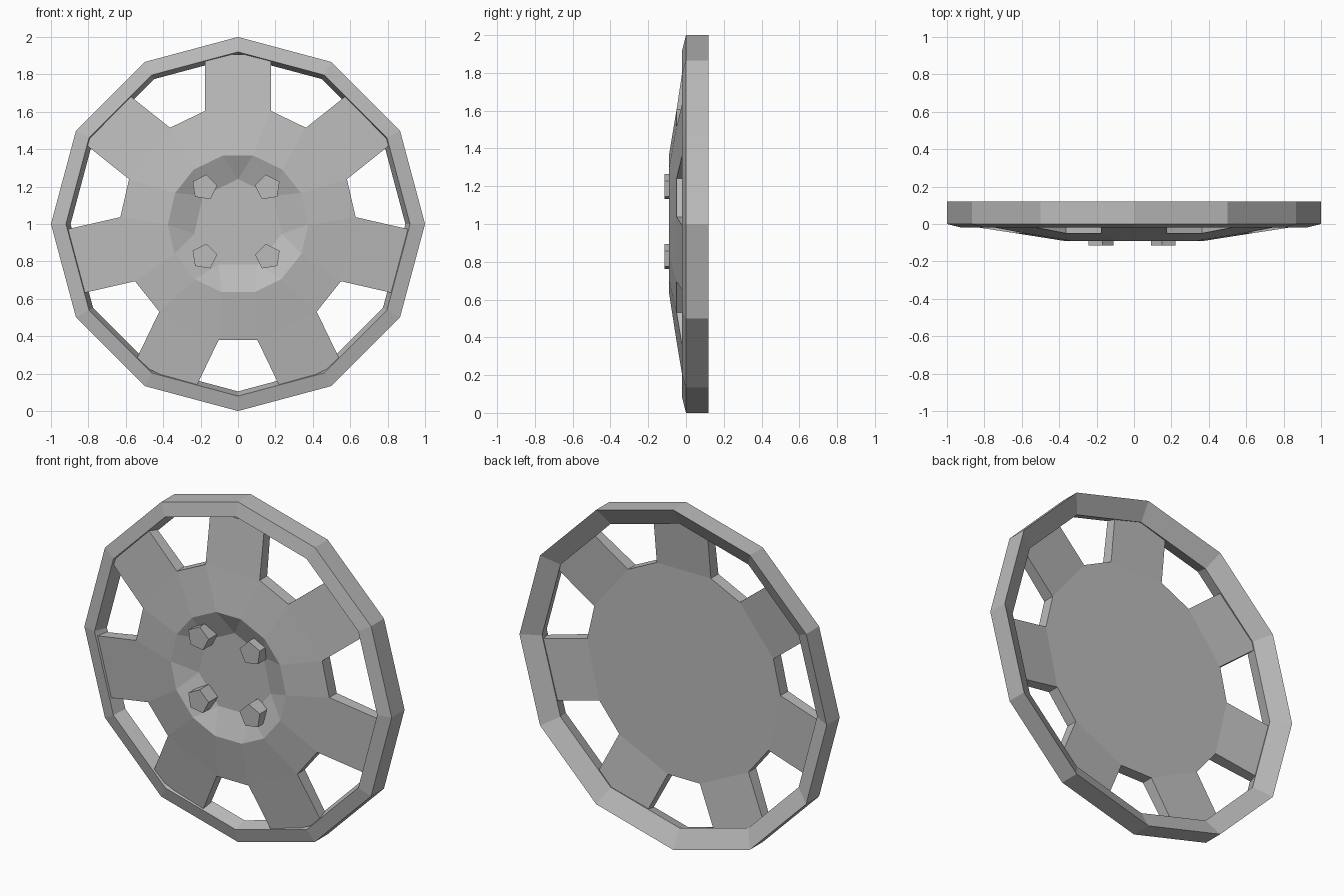
import bpy, bmesh
from math import sin, cos, pi, radians

cube = bpy.data.objects.get("Cube")
if cube:
    bpy.data.objects.remove(cube, do_unlink=True)

grey = bpy.data.materials.new("plain_grey")
grey.use_nodes = True
colour = (0.5, 0.5, 0.5, 1)
grey.diffuse_color = colour
grey.node_tree.nodes["Principled BSDF"].inputs["Base Color"].default_value = colour

SPOKES = 7
STEP = 2 * pi / SPOKES


def polar(bm, r, angle, y, cx=0, cz=1):
    """Vertex in the wheel plane, angle measured from the top."""
    return bm.verts.new((cx + r * sin(angle), y, cz + r * cos(angle)))


def finish(name, bm):
    bmesh.ops.recalc_face_normals(bm, faces=bm.faces)
    mesh = bpy.data.meshes.new(name)
    bm.to_mesh(mesh)
    bm.free()
    mesh.materials.append(grey)
    obj = bpy.data.objects.new(name, mesh)
    bpy.context.collection.objects.link(obj)


# Rim: four-point section swept around twelve corners
def build_rim(sides=12):
    bm = bmesh.new()
    section = [(1, 0), (1, 0.12), (0.895, 0.06), (0.92, -0.02)]
    rings = [[polar(bm, r, 2 * pi * i / sides, y) for r, y in section]
             for i in range(sides)]
    for i, a in enumerate(rings):
        b = rings[(i + 1) % sides]
        for j in range(len(section)):
            k = (j + 1) % len(section)
            bm.faces.new((a[j], a[k], b[k], b[j]))
    finish("rim", bm)


# Spoked cover: dished hub, sloping disc and seven broad spokes
def build_cover():
    bm = bmesh.new()

    def pairs(r, half_angle, y):
        return [polar(bm, r, i * STEP + s * half_angle, y)
                for i in range(SPOKES) for s in (-1, 1)]

    floor = [polar(bm, 0.24, i * STEP, -0.03) for i in range(SPOKES)]
    hub = pairs(0.375, radians(12.3), -0.09)
    root = pairs(0.63, radians(16.2), -0.05)
    tip = pairs(0.922, radians(11), -0.005)
    back_root = pairs(0.63, radians(16.2), 0.02)
    back_tip = pairs(0.922, radians(11), 0.055)
    bm.faces.new(floor)
    bm.faces.new(back_root)
    count = 2 * SPOKES
    for i in range(SPOKES):
        l, r, n = 2 * i, 2 * i + 1, (2 * i + 2) % count
        # recess wall
        bm.faces.new((floor[i], hub[l], hub[r]))
        bm.faces.new((floor[i], hub[r], hub[n], floor[(i + 1) % SPOKES]))
        # sloping disc
        bm.faces.new((hub[l], root[l], root[r], hub[r]))
        bm.faces.new((hub[r], root[r], root[n], hub[n]))
        # spoke front, back, end and sides
        bm.faces.new((root[l], tip[l], tip[r], root[r]))
        bm.faces.new((back_root[l], back_tip[l], back_tip[r], back_root[r]))
        bm.faces.new((tip[l], back_tip[l], back_tip[r], tip[r]))
        for k in (l, r):
            bm.faces.new((root[k], tip[k], back_tip[k], back_root[k]))
        # window root wall
        bm.faces.new((root[r], root[n], back_root[n], back_root[r]))
    finish("spoked_cover", bm)


# Five-sided wheel bolts standing on the recess floor
def build_bolt(name, x, z, turn):
    bm = bmesh.new()
    front, back = ([polar(bm, 0.07, turn + i * 2 * pi / 5, y, x, z)
                    for i in range(5)] for y in (-0.115, -0.025))
    bm.faces.new(front)
    bm.faces.new(back)
    for i in range(5):
        k = (i + 1) % 5
        bm.faces.new((front[i], front[k], back[k], back[i]))
    finish(name, bm)


build_rim()
build_cover()
for side, sx in (("left", 1), ("right", -1)):
    for level, z in (("upper", 1.195), ("lower", 0.825)):
        build_bolt(f"{level}_{side}_bolt", sx * 0.17 - 0.01, z, -sx * radians(9))
